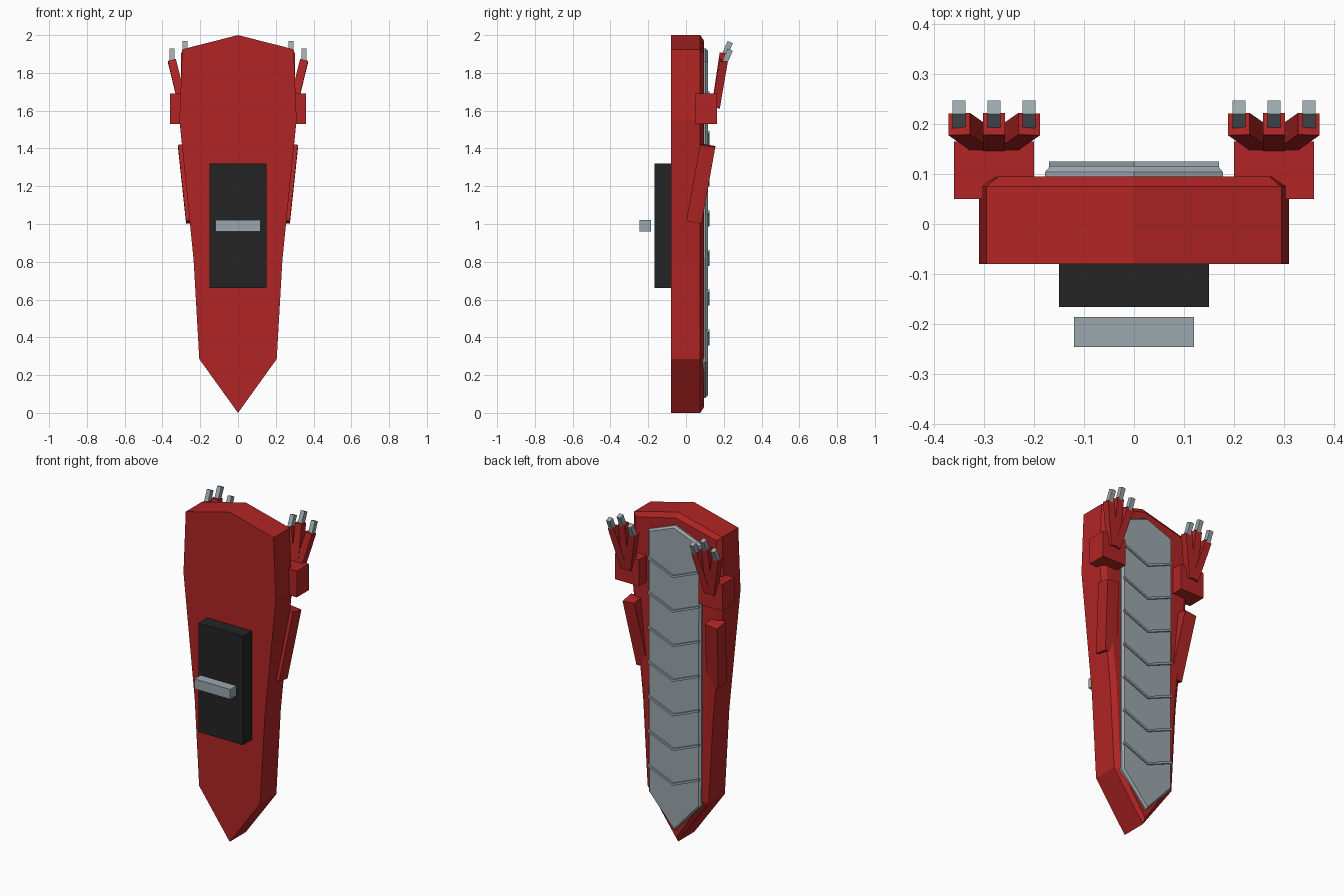
import bpy, bmesh
from mathutils import Vector, Matrix

cube = bpy.data.objects.get("Cube")
if cube:
    bpy.data.objects.remove(cube, do_unlink=True)


def material(name, rgb):
    m = bpy.data.materials.new(name)
    m.use_nodes = True
    m.diffuse_color = (*rgb, 1)
    m.node_tree.nodes["Principled BSDF"].inputs["Base Color"].default_value = (*rgb, 1)
    return m


RED = material("red", (0.44, 0.018, 0.018))
BLACK = material("black", (0.017, 0.017, 0.017))
GREY = material("steel grey", (0.33, 0.39, 0.42))


def finish(bm, name, mat):
    bmesh.ops.recalc_face_normals(bm, faces=bm.faces)
    me = bpy.data.meshes.new(name)
    bm.to_mesh(me)
    bm.free()
    me.materials.append(mat)
    ob = bpy.data.objects.new(name, me)
    bpy.context.collection.objects.link(ob)
    return ob


def box(name, lo, hi, mat):
    """Axis-aligned box between two corners."""
    lo, hi = Vector(lo), Vector(hi)
    bm = bmesh.new()
    bmesh.ops.create_cube(bm, size=1, matrix=Matrix.Translation((lo + hi) / 2)
                          @ Matrix.Diagonal((*(hi - lo), 1)))
    return finish(bm, name, mat)


def bar(name, start, end, width, depth, mat):
    """Rectangular bar from start to end, kept square to the x axis."""
    start, end = Vector(start), Vector(end)
    axis = (end - start).normalized()
    deep = axis.cross(Vector((1, 0, 0))).normalized()
    side = deep.cross(axis)
    rot = Matrix((side, deep, axis)).transposed().to_4x4()
    bm = bmesh.new()
    bmesh.ops.create_cube(bm, size=1, matrix=Matrix.Translation((start + end) / 2) @ rot
                          @ Matrix.Diagonal((width, depth, (end - start).length, 1)))
    return finish(bm, name, mat)


def slab(name, half, y0, y1, inset, rise, mat):
    """Mirrored outline in xz, extruded along y, with a chamfered back."""
    outline = half + [(-x, z) for x, z in reversed(half) if x > 0]
    bm = bmesh.new()
    front = bm.faces.new([bm.verts.new((x, y0, z)) for x, z in outline])
    ext = bmesh.ops.extrude_face_region(bm, geom=[front])["geom"]
    bmesh.ops.translate(bm, vec=(0, y1 - y0, 0),
                        verts=[g for g in ext if isinstance(g, bmesh.types.BMVert)])
    bmesh.ops.recalc_face_normals(bm, faces=bm.faces)
    back = max(bm.faces, key=lambda f: f.calc_center_median().y)
    bmesh.ops.inset_region(bm, faces=[back], thickness=inset, depth=0)
    bmesh.ops.translate(bm, vec=(0, rise, 0), verts=back.verts)
    return finish(bm, name, mat)


# Main body and the raised belly plate on its back
slab("body", [(0, 0), (0.205, 0.285), (0.235, 0.81), (0.31, 1.55), (0.295, 1.925), (0, 2)],
     -0.08, 0.075, 0.03, 0.02, RED)
slab("belly_plate", [(0, 0.08), (0.175, 0.27), (0.178, 1.86), (0, 1.93)],
     0.06, 0.104, 0.012, 0.012, GREY)

# Chevron ribs across the belly
for i in range(7):
    z = 0.4 + 0.21 * i
    bm = bmesh.new()
    rows = []
    for x, dz in ((-0.17, 0.035), (0, -0.035), (0.17, 0.035)):
        rows.append([bm.verts.new((x, y, z + dz + h))
                     for y, h in ((0.1, -0.007), (0.125, -0.007), (0.125, 0.007), (0.1, 0.007))])
    for a, b in zip(rows, rows[1:]):
        for k in range(4):
            bm.faces.new((a[k], a[k - 1], b[k - 1], b[k]))
    bm.faces.new(rows[0])
    bm.faces.new(rows[-1])
    finish(bm, f"belly_rib_{i + 1}", GREY)

# Front pad and its grip
box("front_pad", (-0.15, -0.166, 0.66), (0.15, -0.07, 1.32), BLACK)
box("front_grip", (-0.12, -0.246, 0.96), (0.12, -0.186, 1.02), GREY)

# Arms, hands, fingers and claws on both sides
for side, s in (("left", 1), ("right", -1)):
    bar(f"{side}_arm", (s * 0.235, 0.043, 1.013), (s * 0.278, 0.115, 1.416), 0.08, 0.082, RED)
    box(f"{side}_hand", (min(s * 0.2, s * 0.36), 0.05, 1.53),
        (max(s * 0.2, s * 0.36), 0.165, 1.69), RED)
    for finger, spread, drop in (("outer", 1, 0.04), ("middle", 0, 0), ("inner", -1, 0.04)):
        tip = Vector((s * (0.28 + 0.07 * spread), 0.2, 1.905 - drop))
        bar(f"{side}_{finger}_finger", (s * (0.28 + 0.01 * spread), 0.158, 1.62),
            tip, 0.044, 0.044, RED)
        bar(f"{side}_{finger}_claw", tip + Vector((0, 0, -0.02)),
            tip + Vector((0, 0.034, 0.058)), 0.026, 0.03, GREY)
